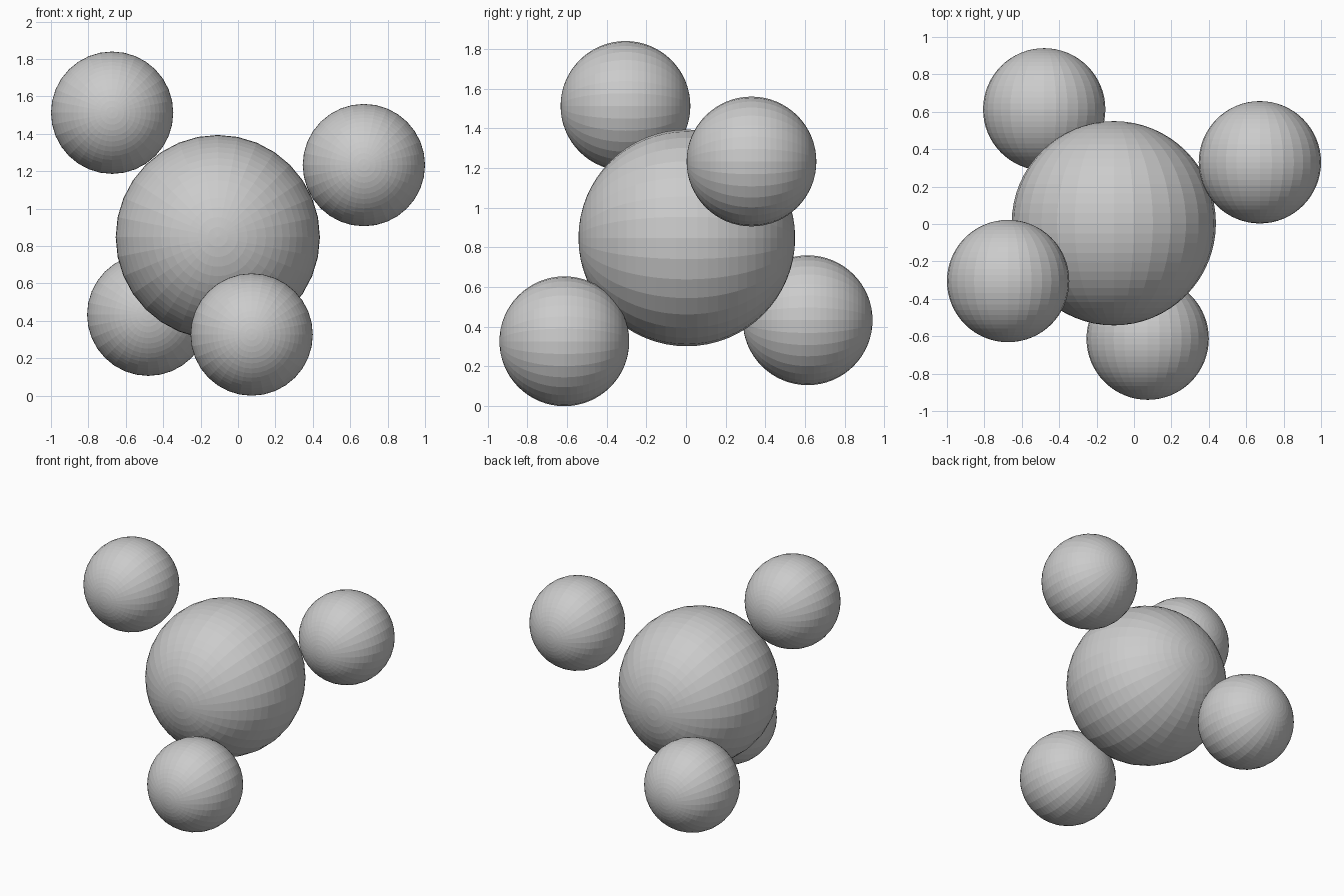
import bpy
import math

if "Cube" in bpy.data.objects:
    bpy.data.objects.remove(bpy.data.objects["Cube"])


def ball(name, centre, radius):
    # Faceted sphere with its poles on the y axis
    bpy.ops.mesh.primitive_uv_sphere_add(
        segments=32, ring_count=32, radius=radius,
        location=centre, rotation=(math.pi / 2, 0, 0))
    bpy.context.object.name = name
    bpy.ops.object.shade_flat()


# Large central ball
ball("central_ball", (-0.108, 0.004, 0.848), 0.546)

# Four small balls around it
SMALL = 0.327
ball("small_ball_upper_left", (-0.673, -0.305, 1.513), SMALL)
ball("small_ball_upper_right", (0.673, 0.33, 1.233), SMALL)
ball("small_ball_lower_back", (-0.48, 0.613, 0.433), SMALL)
ball("small_ball_lower_front", (0.073, -0.613, 0.327), SMALL)
